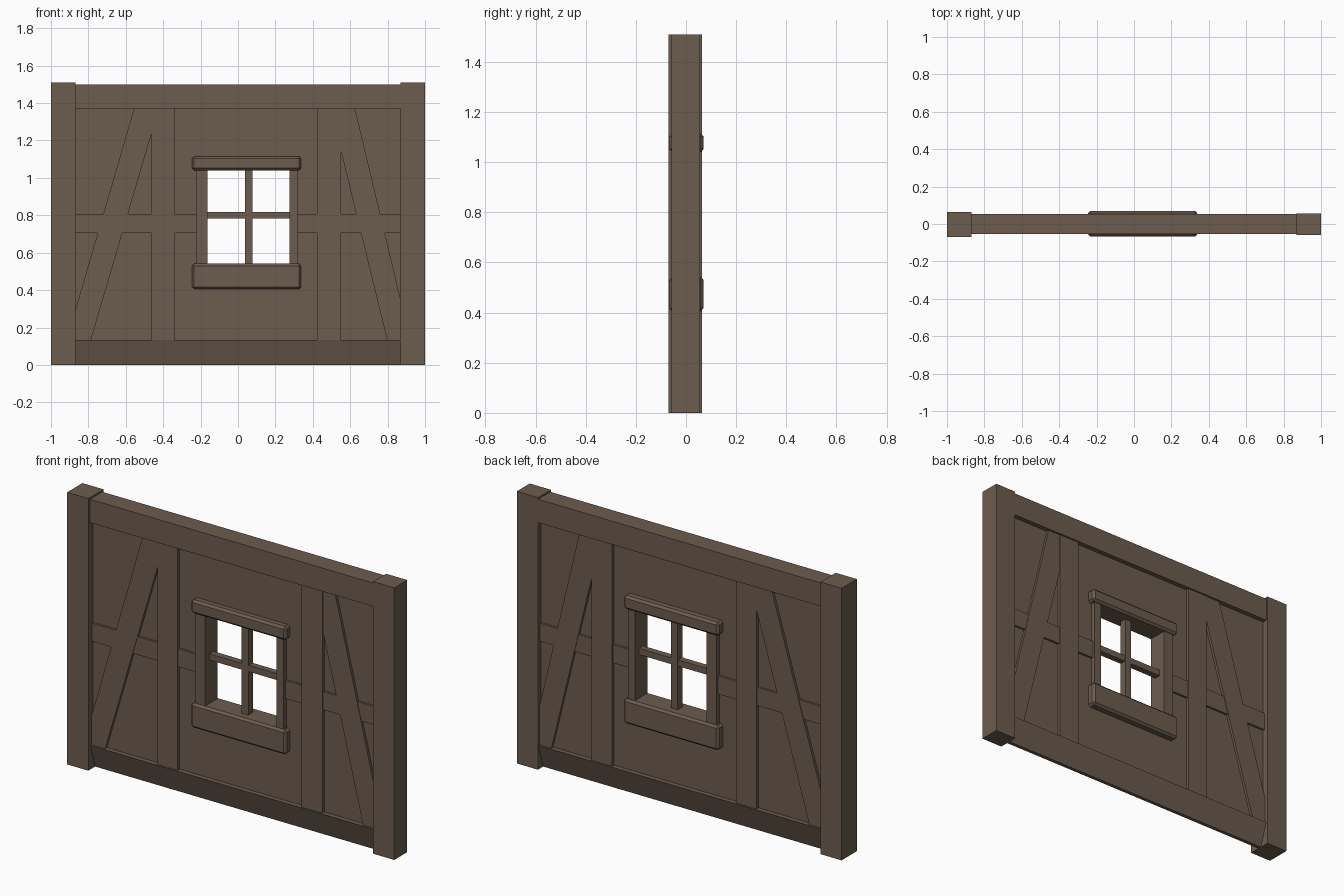
import bpy, bmesh
from mathutils import Vector

if "Cube" in bpy.data.objects:
    bpy.data.objects.remove(bpy.data.objects["Cube"])

wood = bpy.data.materials.new("dark brown wood")
wood.diffuse_color = (0.15, 0.107, 0.077, 1)
wood.use_nodes = True
wood.node_tree.nodes["Principled BSDF"].inputs["Base Color"].default_value = wood.diffuse_color


def finish(name, bm):
    bmesh.ops.recalc_face_normals(bm, faces=bm.faces)
    me = bpy.data.meshes.new(name)
    bm.to_mesh(me)
    bm.free()
    me.materials.append(wood)
    ob = bpy.data.objects.new(name, me)
    bpy.context.collection.objects.link(ob)
    return ob


def prism(name, points, direction):
    """Extrude a flat outline along a direction."""
    bm = bmesh.new()
    face = bm.faces.new([bm.verts.new(p) for p in points])
    geo = bmesh.ops.extrude_face_region(bm, geom=[face])["geom"]
    bmesh.ops.translate(bm, vec=Vector(direction),
                        verts=[g for g in geo if isinstance(g, bmesh.types.BMVert)])
    return finish(name, bm)


def board(name, outline, y0, y1):
    """Outline in x, z running through the wall from y0 to y1."""
    return prism(name, [(x, y0, z) for x, z in outline], (0, y1 - y0, 0))


def box(name, x0, x1, y0, y1, z0, z1):
    return board(name, [(x0, z0), (x1, z0), (x1, z1), (x0, z1)], y0, y1)


# corner posts
box("left_post", -1, -0.87, -0.07, 0.064, 0, 1.51)
box("right_post", 0.87, 1, -0.058, 0.056, 0, 1.51)

# top beam, and bottom beam tapering downwards
box("top_beam", -0.87, 0.87, -0.054, 0.054, 1.37, 1.5)
prism("bottom_beam", [(-0.87, -0.053, 0.134), (-0.87, 0.053, 0.134),
                      (-0.87, 0.01, 0), (-0.87, -0.01, 0)], (1.74, 0, 0))

# wall panel with the window hole
bm = bmesh.new()
outer = [(-0.88, 0.12), (0.88, 0.12), (0.88, 1.38), (-0.88, 1.38)]
inner = [(-0.19, 0.5), (0.3, 0.5), (0.3, 1.08), (-0.19, 1.08)]
rings = [[bm.verts.new((x, y, z)) for x, z in ring]
         for ring, y in ((outer, -0.027), (inner, -0.027), (inner, 0.027), (outer, 0.027))]
for k in range(4):
    a, b = rings[k], rings[(k + 1) % 4]
    for i in range(4):
        j = (i + 1) % 4
        bm.faces.new((a[i], a[j], b[j], b[i]))
finish("wall_panel", bm)

# upright studs
T = 0.045
box("left_stud", -0.463, -0.34, -T, T, 0.13, 1.375)
box("right_stud", 0.422, 0.55, -T, T, 0.13, 1.375)

# slanted braces
B = 0.042
board("left_brace", [(-0.556, 1.37), (-0.463, 1.37), (-0.463, 1.235),
                     (-0.786, 0.134), (-0.87, 0.134), (-0.87, 0.294)], -B, B)
board("right_brace", [(0.55, 1.37), (0.626, 1.37), (0.87, 0.348),
                      (0.87, 0.134), (0.797, 0.134), (0.55, 1.144)], -B, B)

# middle rails between posts, studs and window
R = 0.039
for name, x0, x1 in (("left_rail", -0.87, -0.463), ("left_window_rail", -0.34, -0.2),
                     ("right_window_rail", 0.31, 0.422), ("right_rail", 0.55, 0.87)):
    box(name, x0, x1, -R, R, 0.706, 0.807)

# window jambs
box("left_jamb", -0.225, -0.163, -0.055, 0.055, 0.53, 1.05)
box("right_jamb", 0.275, 0.318, -0.055, 0.055, 0.53, 1.05)

# window head and sill with softened edges
for name, z0, z1 in (("window_head", 1.04, 1.115), ("window_sill", 0.405, 0.542)):
    ob = box(name, -0.246, 0.338, -0.067, 0.07, z0, z1)
    bev = ob.modifiers.new("soft edges", "BEVEL")
    bev.width = 0.012
    bev.segments = 1

# window bars
box("upright_bar", 0.037, 0.077, -0.02, 0.02, 0.53, 1.05)
box("cross_bar", -0.17, 0.28, -0.018, 0.018, 0.783, 0.818)
